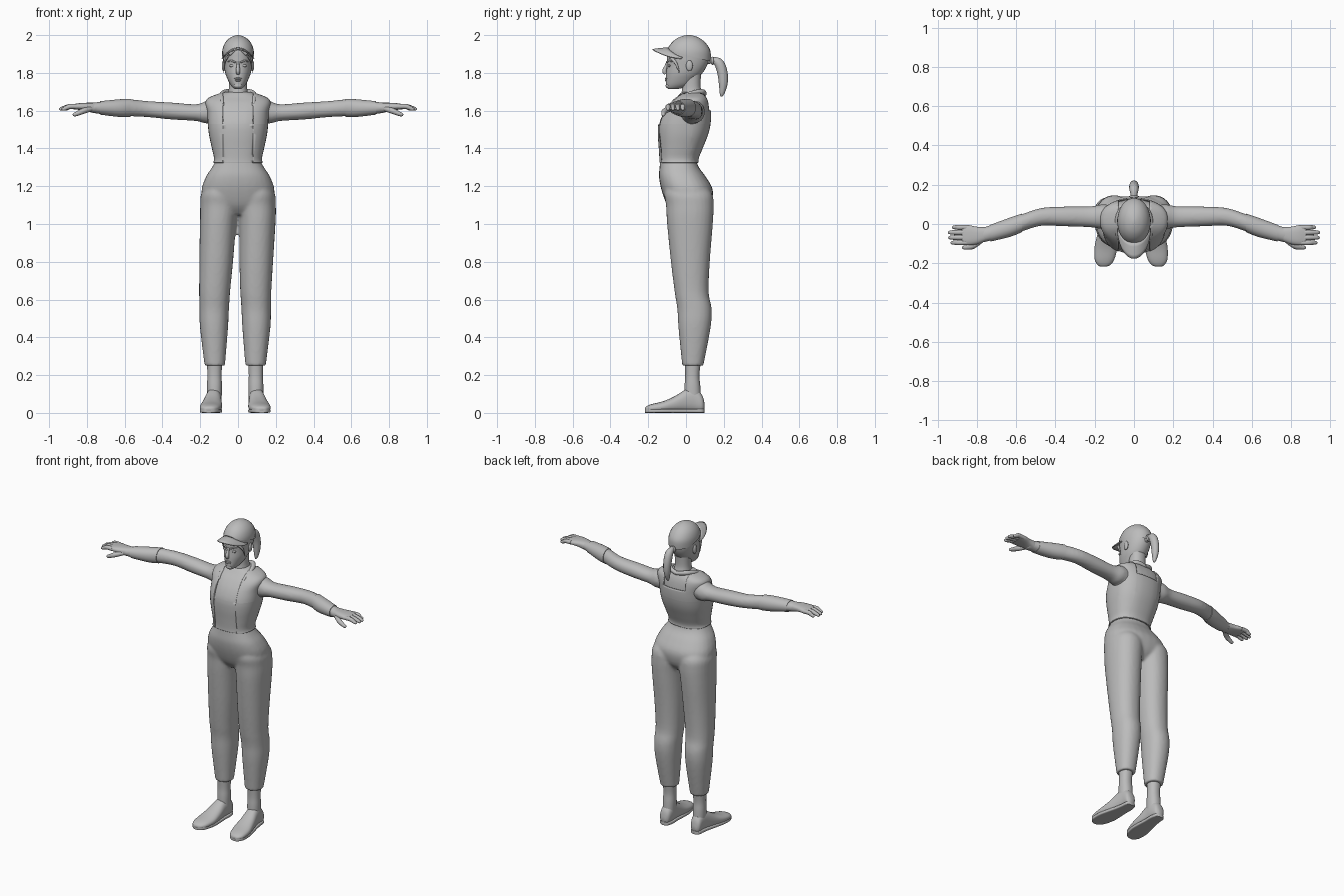
import bpy, bmesh
from math import sin, cos, pi, radians, copysign
from mathutils import Vector

if "Cube" in bpy.data.objects:
    bpy.data.objects.remove(bpy.data.objects["Cube"])

grey = bpy.data.materials.new("plain grey")
grey.use_nodes = True
grey.diffuse_color = (0.5, 0.5, 0.5, 1)
grey.node_tree.nodes["Principled BSDF"].inputs["Base Color"].default_value = (0.5, 0.5, 0.5, 1)


def sway(v):
    """Lower legs stand slightly toward the right."""
    v.x -= 0.015 * max(0, min(1, (1.05 - v.z) / 0.4))


def finish(name, bm):
    bmesh.ops.recalc_face_normals(bm, faces=bm.faces)
    for v in bm.verts:
        sway(v.co)
    me = bpy.data.meshes.new(name)
    bm.to_mesh(me)
    bm.free()
    me.materials.append(grey)
    ob = bpy.data.objects.new(name, me)
    bpy.context.collection.objects.link(ob)
    bpy.ops.object.select_all(action='DESELECT')
    ob.select_set(True)
    bpy.context.view_layer.objects.active = ob
    bpy.ops.object.shade_smooth_by_angle(angle=radians(50))
    return ob


def skin(rings):
    bm = bmesh.new()
    rows = [[bm.verts.new(p) for p in r] for r in rings]
    n = len(rows[0])
    for a, b in zip(rows, rows[1:]):
        for i in range(n):
            j = (i + 1) % n
            bm.faces.new((a[i], a[j], b[j], b[i]))
    bm.faces.new(rows[0])
    bm.faces.new(rows[-1])
    bmesh.ops.recalc_face_normals(bm, faces=bm.faces)
    return bm


def spline(keys, steps):
    """Smooth interpolation through rows of numbers."""
    out = []
    for i in range(len(keys) - 1):
        p0, p1 = keys[max(i - 1, 0)], keys[i]
        p2, p3 = keys[i + 1], keys[min(i + 2, len(keys) - 1)]
        for k in range(steps):
            t = k / steps
            out.append([b + 0.5 * t * (c - a + t * (2*a - 5*b + 4*c - d + t * (3*(b - c) + d - a)))
                        for a, b, c, d in zip(p0, p1, p2, p3)])
    return out + [list(keys[-1])]


def loft(keys, axis="z", power=2.2, grow=0, side=1, n=28, steps=4):
    """Rows are (position, low, high, low, high) across the two other axes."""
    rings = []
    for t, a0, a1, b0, b1 in spline(keys, steps):
        ring = []
        for i in range(n):
            c, s = cos(2*pi*i/n), sin(2*pi*i/n)
            a = (a0+a1)/2 + ((a1-a0)/2 + grow) * copysign(abs(c)**(2/power), c)
            b = (b0+b1)/2 + ((b1-b0)/2 + grow) * copysign(abs(s)**(2/power), s)
            x, y, z = {"z": (a, b, t), "x": (t, a, b), "y": (a, t, b)}[axis]
            ring.append(Vector((x * side, y, z)))
        rings.append(ring)
    return skin(rings)


def tube(name, keys, side=1, flat=1.0, n=12):
    """Rows are (x, y, z, radius)."""
    pts = spline(keys, 4)
    rings = []
    for i, p in enumerate(pts):
        q, r = pts[max(i-1, 0)], pts[min(i+1, len(pts)-1)]
        d = (Vector(r[:3]) - Vector(q[:3])).normalized()
        u = d.cross(Vector((0, 1, 0)) if abs(d.x) > 0.6 else Vector((1, 0, 0))).normalized()
        w = d.cross(u)
        ring = [Vector(p[:3]) + p[3] * (u*cos(2*pi*k/n) + w*flat*sin(2*pi*k/n)) for k in range(n)]
        rings.append([Vector((v.x * side, v.y, v.z)) for v in ring])
    return finish(name, skin(rings))


def blob(name, at, size):
    bm = bmesh.new()
    bmesh.ops.create_uvsphere(bm, u_segments=16, v_segments=10, radius=1)
    for v in bm.verts:
        v.co = Vector(at) + Vector(a * b for a, b in zip(v.co, size))
    return finish(name, bm)


def both(rows):
    """Turn (z, half width, front, back) into loft rows."""
    return [(z, -w, w, f, b) for z, w, f, b in rows]


torso = both([
    (1.05, .11, -.06, .09), (1.10, .18, -.10, .13), (1.18, .193, -.13, .142),
    (1.25, .17, -.143, .105), (1.30, .138, -.14, .068), (1.34, .119, -.137, .058),
    (1.40, .13, -.14, .08), (1.47, .145, -.145, .108), (1.53, .152, -.142, .122),
    (1.59, .155, -.118, .125), (1.64, .165, -.082, .118), (1.67, .145, -.05, .108),
    (1.70, .065, -.022, .092)])
leg = [
    (1.22, .05, .16, -.10, .09), (1.16, .0, .195, -.115, .138), (1.10, -.002, .20, -.106, .146),
    (1.0, .008, .20, -.10, .142), (.8, .017, .195, -.08, .126), (.64, .027, .191, -.06, .12),
    (.55, .033, .19, -.046, .136), (.45, .038, .186, -.04, .13), (.25, .054, .162, -.02, .092)]
arm = [
    (.07, -.01, .09, 1.56, 1.64), (.16, -.025, .10, 1.532, 1.652), (.22, -.017, .09, 1.545, 1.634),
    (.35, -.012, .089, 1.553, 1.643), (.47, -.009, .082, 1.565, 1.65), (.57, -.038, .05, 1.57, 1.66),
    (.63, -.062, .03, 1.57, 1.657), (.75, -.09, -.012, 1.585, 1.645), (.79, -.098, -.018, 1.592, 1.64)]

# Continuous body: torso, trousers and arms fused together
parts = [finish("body", loft(torso, power=2.4))]
for s in (1, -1):
    parts.append(finish("leg", loft(leg, side=s)))
    parts.append(finish("arm", loft(arm, "x", 2.1, side=s)))
for p in parts:
    p.select_set(True)
bpy.context.view_layer.objects.active = parts[0]
bpy.ops.object.join()
remesh = parts[0].modifiers.new("fuse", 'REMESH')
remesh.mode, remesh.voxel_size, remesh.use_smooth_shade = 'VOXEL', 0.009, True
smooth = parts[0].modifiers.new("soften", 'SMOOTH')
smooth.factor, smooth.iterations = 0.5, 5


def garment(name, grow, keep, cuts):
    """Thin shell over the torso, cut cleanly along planes."""
    bm = loft(torso, power=2.4, grow=grow, n=40)
    for co, no in cuts:
        bmesh.ops.bisect_plane(bm, geom=bm.verts[:] + bm.edges[:] + bm.faces[:],
                               plane_co=co, plane_no=no)
    drop = [f for f in bm.faces if len(f.verts) > 8 or not keep(f.calc_center_median())]
    bmesh.ops.delete(bm, geom=drop, context='FACES')
    ob = finish(name, bm)
    shell = ob.modifiers.new("thickness", 'SOLIDIFY')
    shell.thickness, shell.offset = 0.007, -1


# Open vest with a scooped back, and the bib between its fronts
walls = [((s * .08, 0, 0), (1, 0, 0)) for s in (1, -1)]
levels = [((0, 0, z), (0, 0, 1)) for z in (1.325, 1.53, 1.60)]
middle = [((0, .03, 0), (0, 1, 0))]
garment("vest", .008, lambda c: c.z > 1.325 and (abs(c.x) > .08 or (c.y > .03 and c.z < 1.60)),
        walls + levels + middle)
garment("bib", .004, lambda c: 1.325 < c.z < 1.53 and abs(c.x) < .08 and c.y < .03, walls + levels)

# Collar folded around the neck and over the shoulders
for s in (1, -1):
    tube("collar", [(0, .098, 1.69, .012), (.05, .085, 1.70, .014), (.082, .03, 1.69, .014),
                    (.085, -.05, 1.66, .01), (.08, -.085, 1.625, .006)], s)

for s in (1, -1):
    # Forearm cuff
    cuff = [r for r in arm if .5 < r[0] < .7] + [(.73, -.086, -.007, 1.582, 1.647)]
    finish("forearm_cuff", loft(cuff, "x", 2.1, .003, s))
    # Hand, fingers and thumb
    finish("palm", loft([(.76, -.09, -.016, 1.588, 1.642), (.80, -.103, -.014, 1.598, 1.642),
                         (.84, -.108, -.006, 1.604, 1.64), (.875, -.106, -.007, 1.608, 1.634)],
                        "x", 2.5, side=s))
    for i, tip in enumerate((.932, .944, .945, .925)):
        y = -.095 + .026 * i
        tube("finger", [(.85, y, 1.622, .013), (.89, y, 1.622, .013), (tip - .02, y, 1.613, .011),
                        (tip - .004, y, 1.607, .008), (tip, y, 1.605, .003)], s)
    tube("thumb", [(.78, -.085, 1.61, .014), (.82, -.112, 1.598, .015), (.85, -.119, 1.585, .012),
                   (.868, -.12, 1.578, .009), (.874, -.12, 1.575, .003)], s)
    # Ankle, shoe and sole
    finish("ankle", loft([(.06, .072, .148, -.01, .08), (.14, .07, .149, -.008, .076),
                          (.20, .072, .147, -.004, .071), (.28, .068, .15, -.008, .08)], side=s))
    shoe = [(.098, .10, .126, .025, .05), (.085, .08, .145, .004, .095), (.045, .072, .15, .002, .135),
            (0, .073, .158, .002, .125), (-.06, .07, .173, .002, .088), (-.12, .07, .186, .002, .062),
            (-.18, .085, .185, .002, .047), (-.208, .105, .17, .006, .036), (-.217, .125, .155, .012, .026)]
    finish("shoe", loft(shoe, "y", 2.3, side=s))
    sole = [(y, a, b, 0, .022) for y, a, b, _, _ in shoe]
    finish("sole", loft(sole, "y", 5, side=s))

# Neck and head
finish("neck", loft(both([(1.64, .062, -.03, .10), (1.69, .053, -.024, .086), (1.73, .048, -.02, .077),
                          (1.80, .05, -.02, .08)])))
finish("head", loft(both([
    (1.714, .015, -.092, -.05), (1.722, .027, -.102, -.01), (1.74, .042, -.106, .03),
    (1.77, .057, -.106, .06), (1.80, .068, -.105, .088), (1.84, .075, -.101, .112),
    (1.88, .079, -.101, .122), (1.93, .078, -.096, .122), (1.96, .05, -.05, .08)]), power=2.1))

# Face
tube("nose", [(0, -.098, 1.86, .006), (0, -.106, 1.835, .008), (0, -.114, 1.81, .012),
              (0, -.107, 1.795, .009)])
blob("upper_lip", (0, -.104, 1.770, ), (.021, .008, .005))
blob("lower_lip", (0, -.103, 1.760), (.017, .009, .006))
blob("chin", (0, -.094, 1.732), (.022, .014, .014))
for s in (1, -1):
    blob("eye", (s * .032, -.088, 1.838), (.015, .008, .007))
    tube("eyebrow", [(.013, -.101, 1.855, .004), (.034, -.092, 1.864, .005), (.055, -.073, 1.86, .002)], s)
    blob("ear", (s * .077, .018, 1.838), (.009, .018, .029))
    tube("hair_strand", [(.02, -.098, 1.92, .008), (.052, -.085, 1.89, .009), (.072, -.053, 1.85, .007),
                         (.076, -.035, 1.80, .002)], s, .6)

# Cap crown with a tilted lower edge
bm = loft(both([(1.83, .08, -.098, .126), (1.88, .084, -.102, .131), (1.92, .083, -.10, .128),
                (1.955, .071, -.08, .107), (1.98, .05, -.052, .079), (1.994, .026, -.022, .05),
                (2.0, .006, .004, .024)]), power=2.05)
bmesh.ops.bisect_plane(bm, geom=bm.verts[:] + bm.edges[:] + bm.faces[:], plane_co=(0, 0, 1.895),
                       plane_no=(0, .27, 1), clear_inner=True)
finish("cap_crown", bm)

# Curved cap brim
bm = bmesh.new()
grid = []
for i in range(25):
    a = radians(-85 + 170 * i / 24)
    row = []
    for k in range(5):
        t = k / 4
        row.append(bm.verts.new(((.081 + .006 * t) * sin(a), -.01 - (.085 + .082 * t) * cos(a),
                                 1.934 - .05 * sin(a)**2 - .008 * t * t)))
    grid.append(row)
for r, q in zip(grid, grid[1:]):
    for k in range(4):
        bm.faces.new((r[k], r[k+1], q[k+1], q[k]))
brim = finish("cap_brim", bm)
brim.modifiers.new("thickness", 'SOLIDIFY').thickness = 0.006

# Ponytail with its band
tube("ponytail", [(0, .11, 1.862, .016), (0, .145, 1.866, .018), (0, .175, 1.85, .026),
                  (0, .193, 1.80, .027), (0, .197, 1.74, .023), (0, .19, 1.69, .012),
                  (0, .186, 1.675, .003)], flat=.9)
blob("hair_band", (0, .14, 1.864), (.023, .01, .022))
